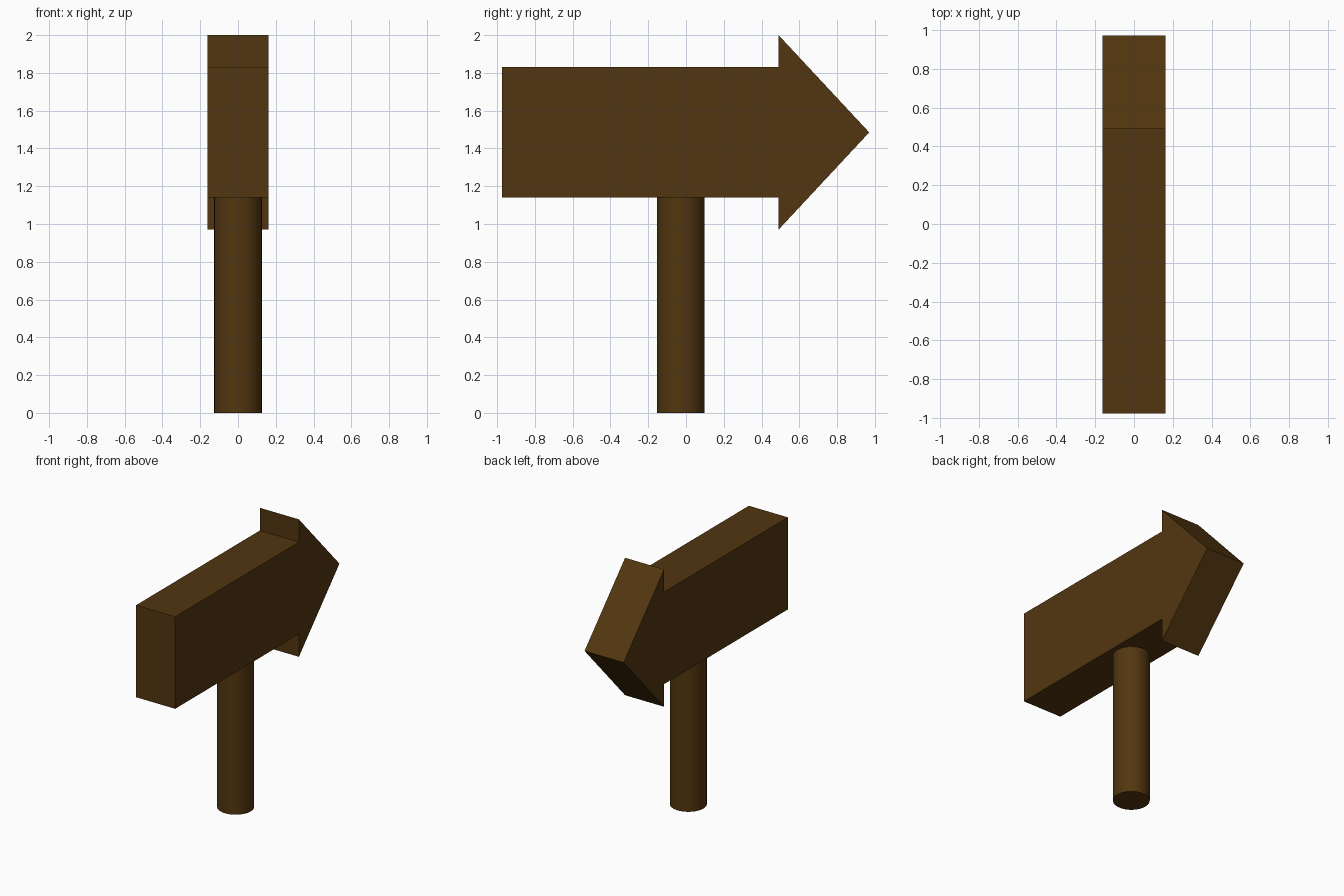
import bpy, bmesh, math

cube = bpy.data.objects.get("Cube")
if cube:
    bpy.data.objects.remove(cube, do_unlink=True)

# Dark brown wood
wood = bpy.data.materials.new("dark brown wood")
wood.use_nodes = True
BROWN = (0.085, 0.037, 0.005, 1.0)
wood.diffuse_color = BROWN
wood.node_tree.nodes["Principled BSDF"].inputs["Base Color"].default_value = BROWN

HALF_THICK = 0.162
BOTTOM, TOP = 1.14, 1.83          # board heights
TAIL, NECK, TIP = -0.975, 0.49, 0.97
HEAD_LOW, HEAD_HIGH = 0.97, 2.0

# Arrow board: side profile extruded across x
profile = [(TAIL, BOTTOM), (NECK, BOTTOM), (NECK, HEAD_LOW),
           (TIP, (HEAD_LOW + HEAD_HIGH) / 2),
           (NECK, HEAD_HIGH), (NECK, TOP), (TAIL, TOP)]
bm = bmesh.new()
side = bm.faces.new([bm.verts.new((-HALF_THICK, y, z)) for y, z in profile])
extruded = bmesh.ops.extrude_face_region(bm, geom=[side])["geom"]
bmesh.ops.translate(bm, vec=(2 * HALF_THICK, 0, 0),
                    verts=[v for v in extruded if isinstance(v, bmesh.types.BMVert)])
bmesh.ops.recalc_face_normals(bm, faces=bm.faces)
mesh = bpy.data.meshes.new("arrow_board")
bm.to_mesh(mesh)
bm.free()
mesh.materials.append(wood)
board = bpy.data.objects.new("arrow_board", mesh)
bpy.context.collection.objects.link(board)

# Round post, meeting the underside of the board
bpy.ops.mesh.primitive_cylinder_add(vertices=32, radius=0.126, depth=BOTTOM,
                                    location=(0, -0.028, BOTTOM / 2))
post = bpy.context.object
post.name = "post"
post.data.materials.append(wood)
bpy.ops.object.shade_smooth_by_angle(angle=math.radians(30))
